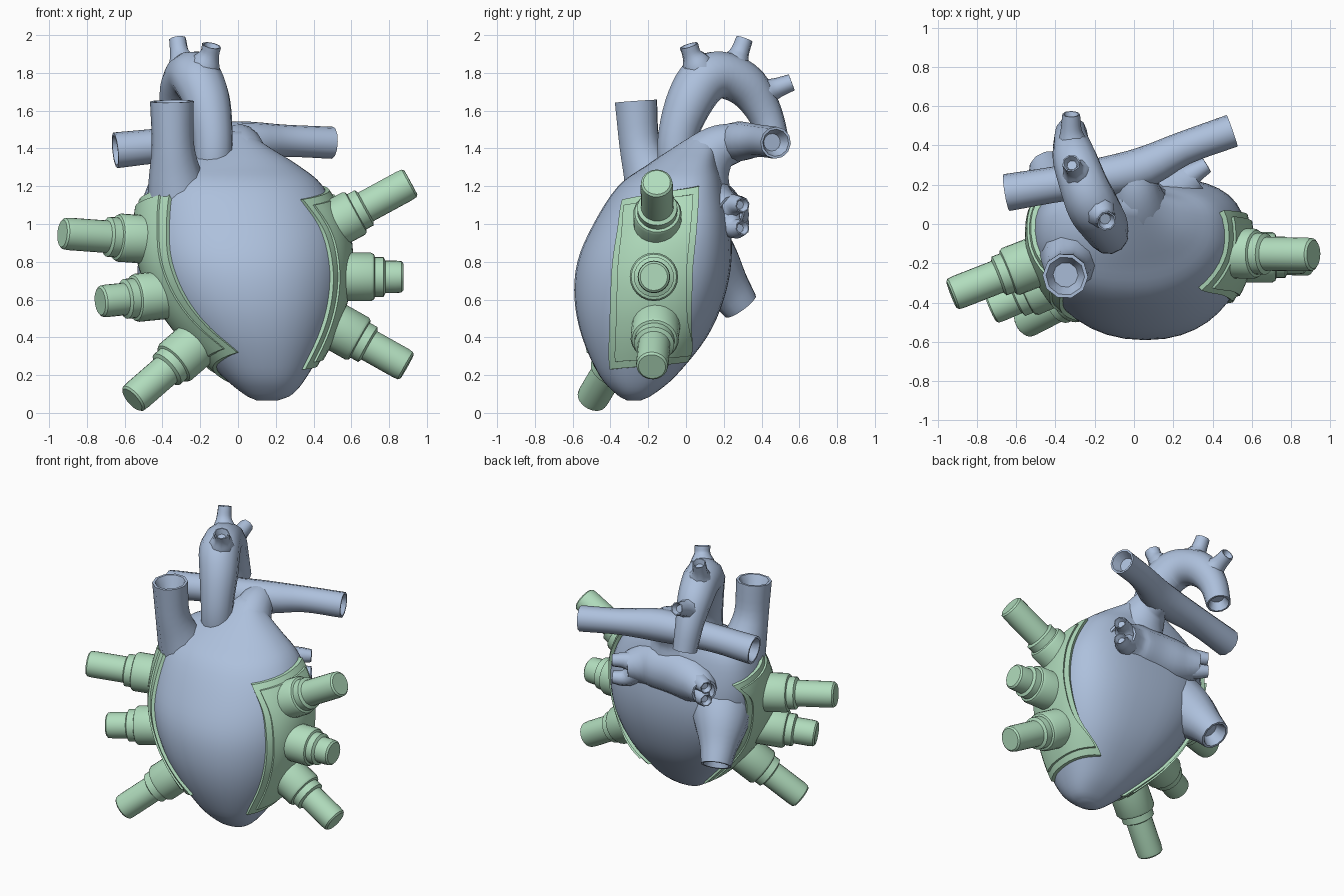
import bpy
import bmesh
from math import sin, cos, radians, pi, copysign
from mathutils import Vector

cube = bpy.data.objects.get("Cube")
if cube:
    bpy.data.objects.remove(cube, do_unlink=True)


def make_material(name, colour):
    material = bpy.data.materials.new(name)
    material.use_nodes = True
    material.diffuse_color = colour
    material.node_tree.nodes["Principled BSDF"].inputs["Base Color"].default_value = colour
    return material


tissue_blue = make_material("tissue blue", (0.42, 0.53, 0.72, 1))
device_green = make_material("device green", (0.44, 0.72, 0.51, 1))


def spline(points, steps):
    """Smooth curve through points of any dimension."""
    points = [Vector(p) for p in points]
    padded = [points[0] * 2 - points[1]] + points + [points[-1] * 2 - points[-2]]
    curve = []
    for a, b, c, d in zip(padded, padded[1:], padded[2:], padded[3:]):
        for step in range(steps):
            t = step / steps
            curve.append(b + (c - a) * (t / 2)
                         + (a * 2 - b * 5 + c * 4 - d) * (t * t / 2)
                         + (b * 3 - a - c * 3 + d) * (t * t * t / 2))
    return curve + [points[-1]]


def loft(name, rings, material, sharp=40):
    """Skin a list of closed rings and cap both ends."""
    bm = bmesh.new()
    loops = [[bm.verts.new(p) for p in ring] for ring in rings]
    for low, high in zip(loops, loops[1:]):
        for i in range(len(low)):
            j = (i + 1) % len(low)
            bm.faces.new((low[i], low[j], high[j], high[i]))
    bm.faces.new(loops[0][::-1])
    bm.faces.new(loops[-1])
    bmesh.ops.recalc_face_normals(bm, faces=bm.faces)
    mesh = bpy.data.meshes.new(name)
    bm.to_mesh(mesh)
    bm.free()
    mesh.materials.append(material)
    mesh.shade_smooth()
    mesh.set_sharp_from_angle(angle=radians(sharp))
    obj = bpy.data.objects.new(name, mesh)
    bpy.context.collection.objects.link(obj)


def circle(centre, axis, side, radius, count):
    up = axis.cross(side)
    return [centre + (side * cos(2 * pi * i / count) + up * sin(2 * pi * i / count)) * radius
            for i in range(count)]


def vessel(name, points, count=12, steps=4):
    """Tapered tube along (x, y, z, radius) points with hollowed ends."""
    path = spline(points, steps)
    centres = [Vector(p[:3]) for p in path]
    side = Vector((0.31, 0.84, 0.44))
    rings = []
    for i, (centre, p) in enumerate(zip(centres, path)):
        axis = (centres[min(i + 1, len(path) - 1)] - centres[max(i - 1, 0)]).normalized()
        side = (side - axis * side.dot(axis)).normalized()
        radius = p[3]
        ring = circle(centre, axis, side, radius, count)
        inward = axis if i == 0 else -axis
        cup = [circle(centre, axis, side, radius * 0.85, count),
               circle(centre + inward * radius * 0.7, axis, side, radius * 0.55, count)]
        if i == 0:
            rings += cup[::-1] + [ring]
        elif i == len(path) - 1:
            rings += [ring] + cup
        else:
            rings.append(ring)
    loft(name, rings, tissue_blue, 50)


# Heart body: rows of height, x range, y range
body_rows = spline([
    (0.065, 0.10, 0.21, -0.31, -0.24),
    (0.10, 0.03, 0.29, -0.37, -0.17),
    (0.20, -0.09, 0.37, -0.46, -0.05),
    (0.40, -0.28, 0.48, -0.55, 0.11),
    (0.60, -0.42, 0.55, -0.59, 0.20),
    (0.80, -0.50, 0.575, -0.575, 0.24),
    (1.00, -0.52, 0.55, -0.49, 0.235),
    (1.20, -0.48, 0.45, -0.36, 0.20),
    (1.31, -0.37, 0.32, -0.21, 0.17),
    (1.41, -0.15, 0.16, -0.06, 0.17),
    (1.49, -0.06, 0.05, 0.07, 0.17)], 4)


def body_point(z, angle, offset=0.0):
    """Point on the body at a height and compass angle, pushed outward."""
    z = max(body_rows[0][0], min(z, body_rows[-1][0]))
    for low, high in zip(body_rows, body_rows[1:]):
        if z <= high[0]:
            break
    _, x0, x1, y0, y1 = low.lerp(high, (z - low[0]) / (high[0] - low[0]))
    c, s = cos(angle), sin(angle)
    x = copysign(abs(c) ** 0.86, c) * ((x1 - x0) / 2 + offset)
    y = copysign(abs(s) ** 0.86, s) * ((y1 - y0) / 2 + offset)
    # The flanks sweep backward
    return Vector(((x0 + x1) / 2 + x, (y0 + y1) / 2 + y + 0.25 * x * x, z))


loft("heart_body", [[body_point(row[0], 2 * pi * i / 40) for i in range(40)]
                    for row in body_rows], tissue_blue)

# Great vessels
vessel("upper_vein", [(-0.30, -0.13, 1.06, 0.19), (-0.33, -0.19, 1.24, 0.145),
                      (-0.345, -0.245, 1.42, 0.112), (-0.35, -0.265, 1.65, 0.116)], count=10)
vessel("aorta_arch", [(-0.13, -0.02, 1.18, 0.085), (-0.13, -0.05, 1.32, 0.10),
                      (-0.135, -0.04, 1.48, 0.108), (-0.165, 0.02, 1.65, 0.126),
                      (-0.215, 0.10, 1.765, 0.134), (-0.26, 0.21, 1.785, 0.124),
                      (-0.30, 0.33, 1.72, 0.114), (-0.32, 0.42, 1.58, 0.092),
                      (-0.32, 0.47, 1.42, 0.08)])
vessel("front_arch_branch", [(-0.185, 0.075, 1.81, 0.095), (-0.165, 0.05, 1.86, 0.075),
                             (-0.15, 0.03, 1.90, 0.052), (-0.14, 0.015, 1.945, 0.052)], count=8)
vessel("middle_arch_branch", [(-0.285, 0.25, 1.81, 0.095), (-0.295, 0.265, 1.86, 0.075),
                              (-0.31, 0.285, 1.91, 0.052), (-0.32, 0.31, 1.98, 0.046)], count=8)
vessel("rear_arch_branch", [(-0.31, 0.39, 1.68, 0.085), (-0.315, 0.43, 1.70, 0.072),
                            (-0.32, 0.48, 1.72, 0.054), (-0.32, 0.56, 1.75, 0.045)], count=8)
vessel("lung_artery", [(-0.65, 0.16, 1.39, 0.095), (-0.35, 0.21, 1.42, 0.092),
                       (0.0, 0.27, 1.435, 0.108), (0.25, 0.385, 1.44, 0.086),
                       (0.50, 0.475, 1.43, 0.085)])
vessel("lung_artery_trunk", [(0.03, 0.02, 1.18, 0.24), (0.02, 0.09, 1.32, 0.165),
                             (0.01, 0.17, 1.40, 0.125), (0.0, 0.26, 1.43, 0.105)], count=16)
vessel("lower_vein", [(-0.28, 0.0, 0.90, 0.22), (-0.36, 0.12, 0.78, 0.18),
                      (-0.41, 0.22, 0.66, 0.125), (-0.44, 0.29, 0.565, 0.10)])

# Rear chamber and its four small veins
vessel("rear_chamber", [(-0.33, 0.265, 1.05, 0.085), (-0.20, 0.18, 1.06, 0.145),
                        (-0.02, 0.125, 1.07, 0.17), (0.17, 0.145, 1.07, 0.155),
                        (0.30, 0.24, 1.06, 0.09)])
for side, label, levels in ((1, "left", (1.10, 0.98)), (-1, "right", (1.10, 1.01))):
    for height, level in zip(levels, ("upper", "lower")):
        vessel(f"{label}_{level}_lung_vein",
               [(side * 0.22, 0.19, 1.06, 0.10), (side * 0.29, 0.25, height, 0.06),
                (side * 0.37, 0.30, height, 0.042)], count=8)


# Curved patches: rows of front height, back height, front angle, back angle
def patch(name, rows, margin, outer):
    rings = []
    rows = spline(rows, 6)
    first, last = rows[0], rows[-1]
    for i, row in enumerate(rows):
        shift = margin * (1 - 2 * i / (len(rows) - 1))
        ring = []
        for offset, order in ((outer, range(11)), (-0.02, range(10, -1, -1))):
            for step in order:
                t = margin + (1 - 2 * margin) * step / 10
                z = row[0] + (row[1] - row[0]) * t
                z -= shift * (first[0] - last[0]) * 0.4
                angle = row[2] + (row[3] - row[2]) * t
                ring.append(body_point(z, radians(angle), offset))
        rings.append(ring)
    loft(name, rings, device_green, 35)


patches = {
    "left": [(1.13, 1.20, -51, 15), (0.95, 0.95, -41, 14), (0.70, 0.70, -35, 17),
             (0.45, 0.45, -34, 30), (0.23, 0.27, -39, 62)],
    "right": [(1.20, 1.08, 229, 150), (0.99, 0.98, 228, 163), (0.80, 0.80, 227, 165),
              (0.60, 0.55, 230, 165), (0.45, 0.35, 238, 160), (0.32, 0.16, 253, 152)],
}
for label, rows in patches.items():
    patch(f"{label}_patch", rows, 0.0, 0.022)
    patch(f"{label}_patch_raised_panel", rows, 0.1, 0.035)


# Stepped ports, each from its foot on the patch to its tip
def port(name, foot, tip):
    foot, tip = Vector(foot), Vector(tip)
    length = (tip - foot).length
    axis = (tip - foot).normalized()
    side = axis.orthogonal().normalized()
    profile = [(-0.08, 0.128), (0.115, 0.128), (0.13, 0.12), (0.135, 0.106), (0.18, 0.106),
               (0.19, 0.086), (length - 0.04, 0.086), (length - 0.01, 0.083), (length, 0.072)]
    loft(name, [circle(foot + axis * d, axis, side, r, 24) for d, r in profile],
         device_green, 35)


ports = {
    "left_upper_port": ((0.51, -0.15, 1.00), (0.915, -0.155, 1.22)),
    "left_middle_port": ((0.59, -0.17, 0.72), (0.875, -0.17, 0.72)),
    "left_lower_port": ((0.53, -0.16, 0.45), (0.895, -0.18, 0.245)),
    "right_upper_port": ((-0.52, -0.20, 0.92), (-0.93, -0.36, 0.95)),
    "right_middle_port": ((-0.43, -0.30, 0.62), (-0.73, -0.43, 0.59)),
    "right_lower_port": ((-0.25, -0.34, 0.34), (-0.56, -0.50, 0.07)),
}
for name, (foot, tip) in ports.items():
    port(name, foot, tip)
